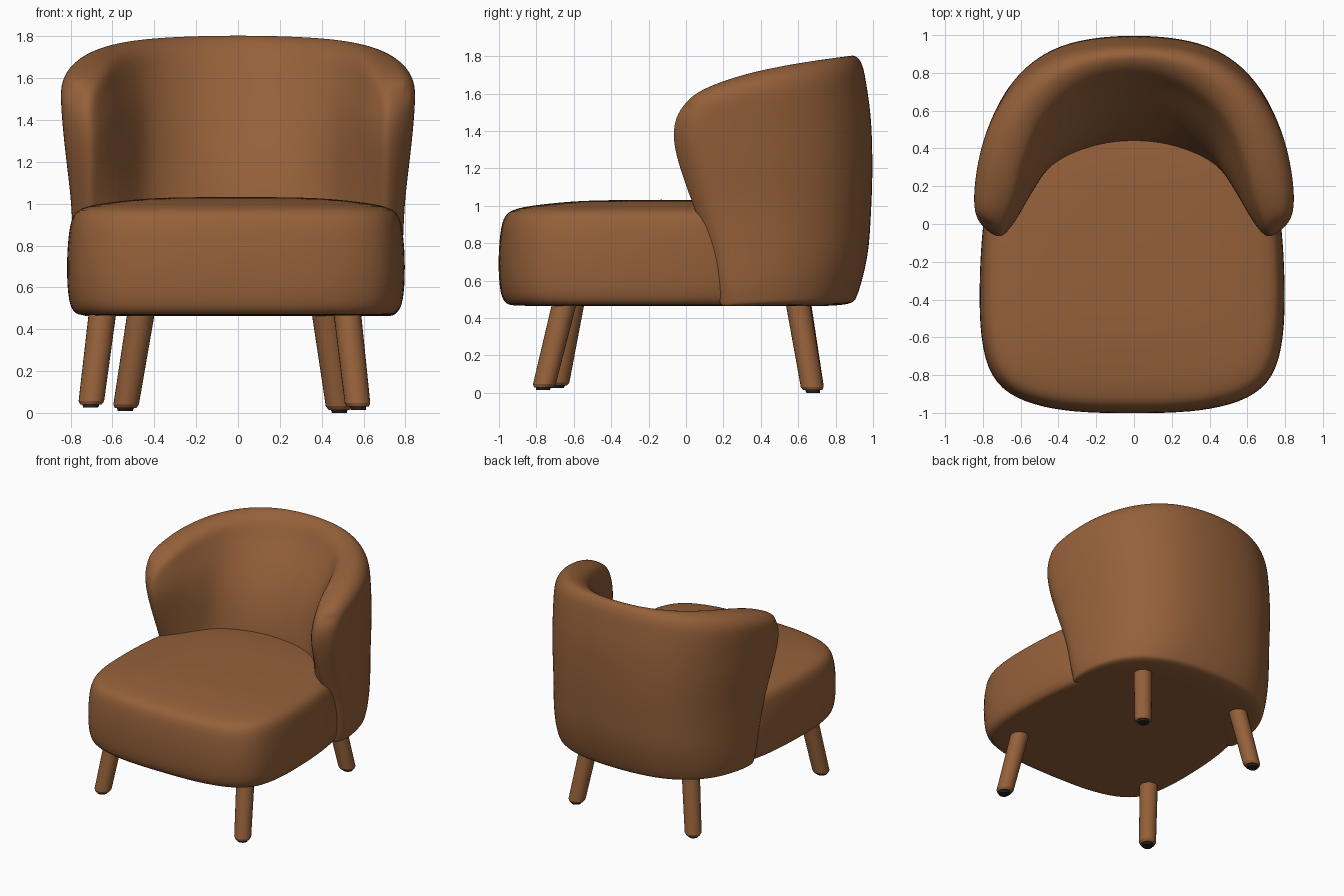
import bpy
from math import sin, cos, radians
from mathutils import Vector

cube = bpy.data.objects.get("Cube")
if cube:
    bpy.data.objects.remove(cube, do_unlink=True)


def make_material(name, colour):
    mat = bpy.data.materials.new(name)
    mat.use_nodes = True
    mat.diffuse_color = colour
    node = mat.node_tree.nodes["Principled BSDF"]
    node.inputs["Base Color"].default_value = colour
    node.inputs["Roughness"].default_value = 0.8
    return mat


brown = make_material("brown upholstery", (0.30, 0.118, 0.042, 1))
black = make_material("black foot", (0.02, 0.016, 0.013, 1))


def interp(table, v):
    """Piecewise linear lookup in a list of (key, value) pairs."""
    for (a, p), (b, q) in zip(table, table[1:]):
        if v <= b:
            f = max(0, (v - a) / (b - a))
            return p + (q - p) * f
    return table[-1][1]


def build(name, verts, faces, mat, levels=0):
    mesh = bpy.data.meshes.new(name)
    mesh.from_pydata(verts, [], faces)
    mesh.materials.append(mat)
    obj = bpy.data.objects.new(name, mesh)
    bpy.context.collection.objects.link(obj)
    bpy.context.view_layer.objects.active = obj
    bpy.ops.object.select_all(action="DESELECT")
    obj.select_set(True)
    bpy.ops.object.mode_set(mode="EDIT")
    bpy.ops.mesh.select_all(action="SELECT")
    bpy.ops.mesh.normals_make_consistent(inside=False)
    bpy.ops.object.mode_set(mode="OBJECT")
    if levels:
        sub = obj.modifiers.new("smooth", "SUBSURF")
        sub.levels = sub.render_levels = levels
        bpy.ops.object.shade_smooth()
    else:
        bpy.ops.object.shade_smooth_by_angle()
    return obj


def loft(rings):
    """Join equal closed rings with quads; returns verts and faces."""
    n = len(rings[0])
    verts = [p for ring in rings for p in ring]
    faces = [(r * n + i, r * n + (i + 1) % n, (r + 1) * n + (i + 1) % n, (r + 1) * n + i)
             for r in range(len(rings) - 1) for i in range(n)]
    return verts, faces


# Seat cushion: plan outline lofted up through inset rings to a soft crown
half = [(0.2, -1.003), (0.42, -0.983), (0.62, -0.928), (0.755, -0.815), (0.805, -0.6), (0.81, -0.35),
        (0.80, -0.1), (0.775, 0.12), (0.72, 0.32), (0.6, 0.52), (0.4, 0.68), (0.15, 0.73)]
outline = half + [(-x, y) for x, y in reversed(half)]
levels = [(0.465, 0.12), (0.468, 0.05), (0.52, 0.008), (0.7, -0.004), (0.87, 0.01), (0.952, 0.035),
          (0.988, 0.1), (1.01, 0.28), (1.028, 0.5), (1.031, 0.75)]
centre_x, centre_y = -0.01, -0.13
rings = []
for z, inset in levels:
    s = 1 - inset
    rings.append([(centre_x + x * s, centre_y + (y - centre_y) * s, z) for x, y in outline])
verts, faces = loft(rings)
n = len(outline)
last = len(verts) - n
verts += [(centre_x, centre_y, 1.033), (centre_x, centre_y, 0.465)]
for i in range(n):
    j = (i + 1) % n
    faces.append((last + i, last + j, len(verts) - 2))
    faces.append((j, i, len(verts) - 1))
build("seat_cushion", verts, faces, brown, 2)

# Wraparound backrest: outer shell curves by height
front_y = [(0.47, 0.19), (0.8, 0.12), (1.07, 0.01), (1.25, -0.05), (1.4, -0.08), (1.5, -0.06),
           (1.6, 0.0)]
back_y = [(0.47, 0.89), (0.52, 0.93), (0.75, 0.985), (1.2, 1.01), (1.5, 0.998), (1.82, 0.945)]
half_x = [(0.47, 0.765), (0.55, 0.79), (1.0, 0.805), (1.3, 0.845), (1.5, 0.862), (1.65, 0.855),
          (1.8, 0.83)]
angles = [0, 15, 30, 45, 60, 74, 86]
# Inner surface plan points at seat level, mid height and rim
inner_low = [(0, .43), (.2, .41), (.42, .33), (.5, .23), (.57, .13), (.63, .06), (.68, .01)]
inner_mid = [(0, .56), (.22, .53), (.42, .39), (.48, .27), (.55, .15), (.61, .06), (.68, 0)]
inner_top = [(0, .82), (.23, .78), (.44, .64), (.55, .45), (.61, .28), (.65, .14), (.7, .04)]
heights = [0, 0.03, 0.1, 0.22, 0.35, 0.48, 0.62, 0.76, 0.88, 0.955]


def outer_point(a, z):
    power = interp([(0.47, 0.77), (1.2, 0.74), (1.7, 0.82)], z)
    fy, by = interp(front_y, z), interp(back_y, z)
    c, s = cos(radians(a)) ** power, sin(radians(a)) ** power
    return Vector((interp(half_x, z) * s, fy + (by - fy) * c, z))


def inner_point(k, z):
    low, mid, top = (Vector(t[k]) for t in (inner_low, inner_mid, inner_top))
    p = interp([(1.0, low), (1.38, mid), (1.72, top)], z)
    shift = interp(front_y, z) * (k / 6) ** 3
    return Vector((p.x, p.y + shift, z))


def section(k):
    """Closed cross-section of the backrest at one station."""
    a = angles[k]
    top = 1.56 + 0.265 * cos(radians(a)) ** 0.5
    zs = [0.462 + (top - 0.462) * h for h in heights]
    out = [outer_point(a, z) for z in zs]
    inn = [inner_point(k, z) for z in zs]
    ridge = out[-1].lerp(inn[-1], 0.35)
    ridge.z = top
    return out + [ridge] + inn[::-1]


right = [section(k) for k in range(len(angles))]
# Rounded nose closing the wing
m = len(heights)
nose = []
for i, p in enumerate(right[-1]):
    q = right[-1][2 * m - i]
    v = p.lerp(q, 0.27)
    v.y -= 0.05
    drop = max(0, 0.07 - 0.025 * abs(i - m))
    v.z = p.z - drop
    nose.append(v)
right.append(nose)
left = [[Vector((-p.x, p.y, p.z)) for p in ring] for ring in reversed(right[1:])]
verts, faces = loft(left + right)
size = 2 * m + 1
for base in (0, len(verts) - size):
    for i in range(m - 1):
        faces.append((base + i, base + i + 1, base + size - 2 - i, base + size - 1 - i))
    faces.append((base + m - 1, base + m, base + m + 1))
build("wraparound_backrest", verts, faces, brown, 3)


# Splayed round legs with small dark feet
def rod(name, a, b, ra, rb, mat):
    sides = 24
    rings = [[(p.x + r * cos(radians(360 * i / sides)), p.y + r * sin(radians(360 * i / sides)), p.z)
              for i in range(sides)] for p, r in ((a, ra), (b, rb))]
    verts, faces = loft(rings)
    faces += [tuple(range(sides)), tuple(range(sides, 2 * sides))]
    build(name, verts, faces, mat)


legs = {
    "front_left": ((0.575, -0.765, 0.015), (0.52, -0.645, 0.5)),
    "front_right": ((-0.705, -0.69, 0.025), (-0.645, -0.605, 0.5)),
    "back_left": ((0.485, 0.68, 0.0), (0.415, 0.595, 0.5)),
    "back_right": ((-0.54, 0.68, 0.008), (-0.46, 0.6, 0.5)),
}
for name, (foot, top) in legs.items():
    foot, top = Vector(foot), Vector(top)
    ankle, edge = foot.lerp(top, 0.03), foot.lerp(top, 0.065)
    rod(name + "_leg", edge, top, 0.061, 0.066, brown)
    rod(name + "_leg_bevel", ankle, edge, 0.051, 0.061, brown)
    rod(name + "_foot", foot, ankle, 0.036, 0.04, black)
